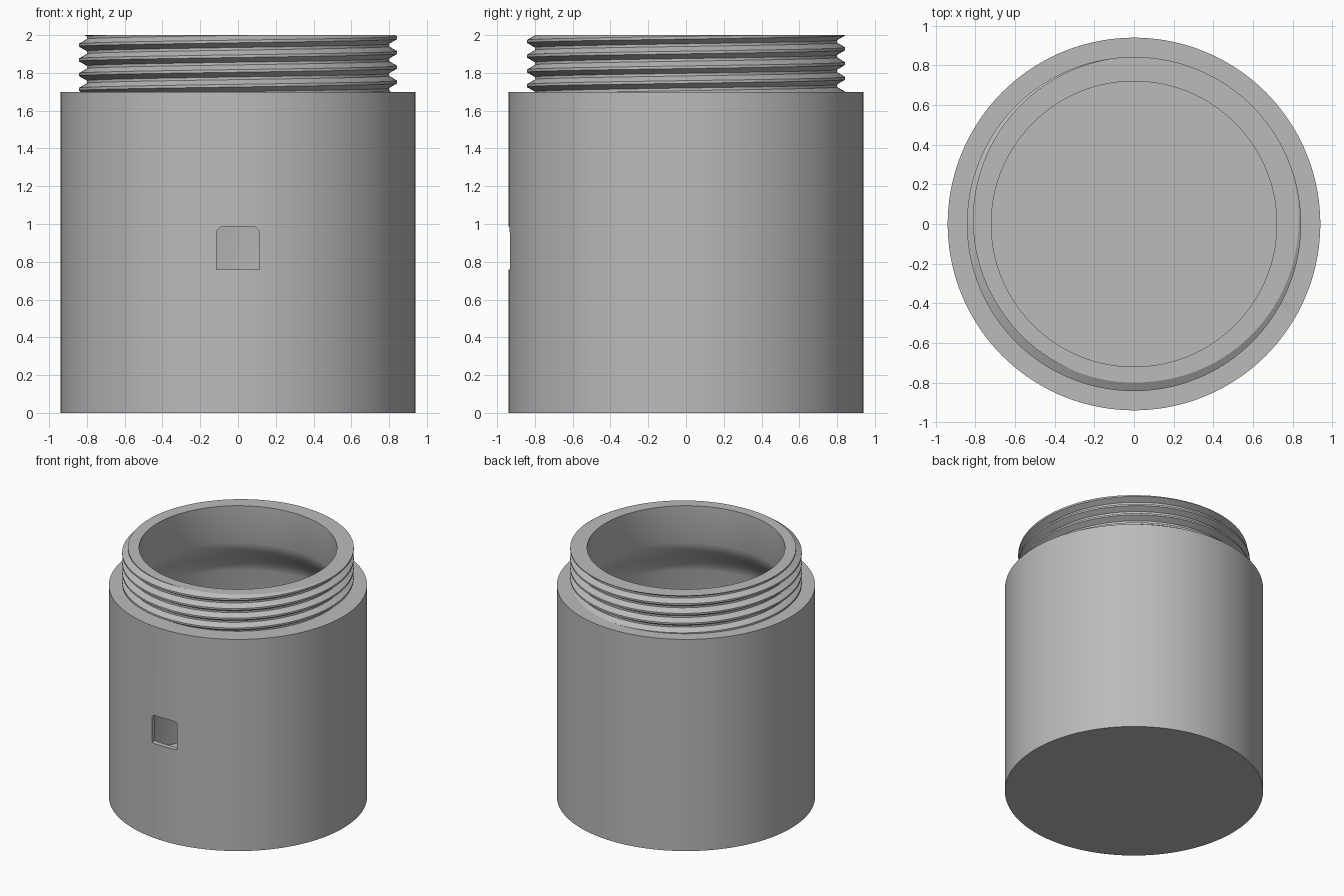
import bpy, bmesh, math
from math import pi, cos, sin

cube = bpy.data.objects.get("Cube")
if cube:
    bpy.data.objects.remove(cube, do_unlink=True)

grey = bpy.data.materials.new("plain_grey")
grey.use_nodes = True
colour = (0.5, 0.5, 0.5, 1)
grey.diffuse_color = colour
grey.node_tree.nodes["Principled BSDF"].inputs["Base Color"].default_value = colour

SEGMENTS = 144
BASE_R, SHOULDER_Z, TOP_Z = 0.94, 1.70, 2.0
ROOT_R, CREST_R, PITCH, START_Z = 0.80, 0.843, 0.078, 1.908
BREAKS = (0.09, 0.41, 0.59, 0.91)   # root end, crest start, crest end, root start


def thread_radius(z, turn):
    """Radius of the threaded neck at a height and a fraction of a turn."""
    f = abs(((z - START_Z) / PITCH - turn + 0.5) % 1 - 0.5)
    t = min(max((0.41 - f) / 0.32, 0), 1)
    return ROOT_R + (CREST_R - ROOT_R) * t


def column(turn):
    """Full (radius, height) section at one angle, from base to cavity floor."""
    pts = [(BASE_R, 0), (BASE_R, SHOULDER_Z)]
    for k in range(-5, 3):
        for f in BREAKS:
            z = START_Z + PITCH * (k + f - 0.5 + turn)
            z = min(max(z, SHOULDER_Z), TOP_Z)
            pts.append((thread_radius(z, turn), z))
    pts.append((thread_radius(TOP_Z, turn), TOP_Z))
    # neck bore, flare and wide cavity
    pts += [(0.72, TOP_Z), (0.72, 1.70), (0.745, 1.63), (0.81, 1.55),
            (0.875, 1.47), (0.90, 1.40), (0.90, 0.064)]
    return pts


# Jar: one closed shell, welding the thread across the seam
bm = bmesh.new()
welded = {}


def vert(r, z, i):
    a = 2 * pi * i / SEGMENTS
    key = (i % SEGMENTS, round(z, 5))
    key += (round(r, 4),)
    if key not in welded:
        welded[key] = bm.verts.new((r * cos(a), r * sin(a), z))
    return welded[key]


# Extend the thread rows well below the shoulder so every column starts clamped
columns = [[vert(r, z, i) for r, z in column(i / SEGMENTS)]
           for i in range(SEGMENTS + 1)]
for a, b in zip(columns, columns[1:]):
    for j in range(len(a) - 1):
        loop = list(dict.fromkeys((a[j], b[j], b[j + 1], a[j + 1])))
        if len(loop) > 2:
            bm.faces.new(loop)
bm.faces.new([c[0] for c in columns[:-1]][::-1])
bm.faces.new([c[-1] for c in columns[:-1]])
bmesh.ops.recalc_face_normals(bm, faces=bm.faces)
mesh = bpy.data.meshes.new("threaded_jar")
bm.to_mesh(mesh)
bm.free()
mesh.materials.append(grey)
jar = bpy.data.objects.new("threaded_jar", mesh)
bpy.context.collection.objects.link(jar)

# Window cutter with two rounded upper corners
bm = bmesh.new()
bmesh.ops.create_cube(bm, size=1)
for v in bm.verts:
    v.co.x *= 0.226
    v.co.y = v.co.y * 0.5 - 0.95
    v.co.z = 0.873 + v.co.z * 0.226
edges = [e for e in bm.edges if all(v.co.z > 0.9 for v in e.verts)
         and abs(e.verts[0].co.y - e.verts[1].co.y) > 0.1]
bmesh.ops.bevel(bm, geom=edges, offset=0.035, segments=6, profile=0.5, affect='EDGES')
mesh = bpy.data.meshes.new("window_cutter")
bm.to_mesh(mesh)
bm.free()
mesh.materials.append(grey)
cutter = bpy.data.objects.new("window_cutter", mesh)
cutter.hide_render = True
bpy.context.collection.objects.link(cutter)

cut = jar.modifiers.new("window", 'BOOLEAN')
cut.operation = 'DIFFERENCE'
cut.solver = 'EXACT'
cut.object = cutter
bpy.ops.object.select_all(action='DESELECT')
bpy.context.view_layer.objects.active = jar
jar.select_set(True)
bpy.ops.object.modifier_apply(modifier=cut.name)
bpy.data.objects.remove(cutter, do_unlink=True)
bpy.ops.object.shade_smooth_by_angle(angle=math.radians(30))
